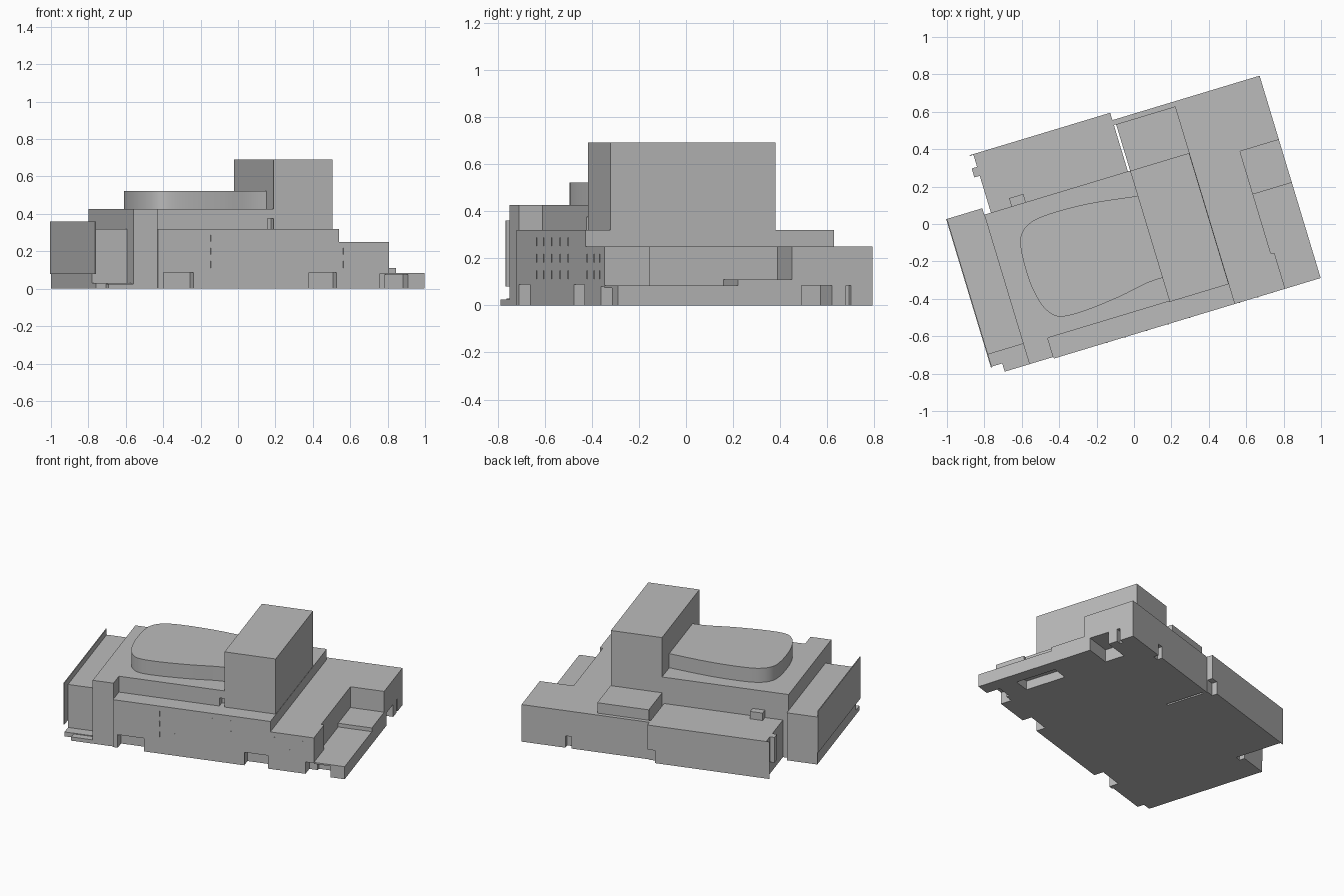
import bpy, bmesh, math
from mathutils import Vector

cube = bpy.data.objects.get("Cube")
if cube:
    bpy.data.objects.remove(cube, do_unlink=True)

YAW = math.radians(16.8)   # the plan is turned on its site

grey = bpy.data.materials.new("concrete_grey")
grey.use_nodes = True
COLOUR = (0.5, 0.5, 0.5, 1)
grey.diffuse_color = COLOUR
grey.node_tree.nodes["Principled BSDF"].inputs["Base Color"].default_value = COLOUR


def prism(name, outline, z0, z1):
    """Extrude a plan outline (building axes) from z0 to z1."""
    bm = bmesh.new()
    base = bm.faces.new([bm.verts.new((a, b, z0)) for a, b in outline])
    top = bmesh.ops.extrude_face_region(bm, geom=[base])["geom"]
    verts = [g for g in top if isinstance(g, bmesh.types.BMVert)]
    bmesh.ops.translate(bm, vec=(0, 0, z1 - z0), verts=verts)
    bmesh.ops.recalc_face_normals(bm, faces=bm.faces)
    mesh = bpy.data.meshes.new(name)
    bm.to_mesh(mesh)
    bm.free()
    mesh.materials.append(grey)
    ob = bpy.data.objects.new(name, mesh)
    ob.rotation_euler.z = YAW
    bpy.context.collection.objects.link(ob)
    return ob


def box(name, a0, a1, b0, b1, z0, z1):
    return prism(name, [(a0, b0), (a1, b0), (a1, b1), (a0, b1)], z0, z1)


def carve(ob, *cuts):
    """Cut box-shaped recesses out of a part."""
    for cut in cuts:
        cutter = box("cutter", *cut)
        cutter.hide_render = True
        mod = ob.modifiers.new("recess", "BOOLEAN")
        mod.operation = "DIFFERENCE"
        mod.solver = "EXACT"
        mod.object = cutter
        bpy.context.view_layer.objects.active = ob
        bpy.ops.object.modifier_apply(modifier=mod.name)
        bpy.data.objects.remove(cutter, do_unlink=True)


# Auditorium block with front pier, and a small doorway beside the tower
auditorium = prism("auditorium", [
    (-.752, -.556), (-.618, -.556), (-.618, -.45), (.0625, -.45),
    (.0625, .279), (-.752, .279)], 0, .427)
carve(auditorium, (.028, .07, -.5, -.40, .32, .375))

# Front gallery with entrance recess
gallery = box("front_gallery", -.618, .0625, -.565, -.45, 0, .32)
carve(gallery, (-.588, -.42, -.6, -.50, -.1, .088))

# Stage block under the tower
stage = box("stage_block", .0625, .394, -.565, .538, 0, .32)
carve(stage, (.226, .38, -.6, -.50, -.1, .088))

# Stage tower
box("stage_tower", .0625, .392, -.454, .278, .32, .692)

# East hall wrapping round the stage, with door recesses
hall = prism("east_hall", [
    (.394, -.565), (.674, -.565), (.674, -.364), (.655, -.364), (.655, .208),
    (.872, .208), (.872, .565), (.05, .565), (.05, .538), (.394, .538)], 0, .25)
carve(hall, (.70, .9, .25, .385, -.1, .085), (.84, .9, .448, .47, -.1, .085),
      (.55, .59, .53, .6, -.1, .08), (.62, .7, -.6, -.49, -.1, .08))

# Low terrace on the east side, in two levels
terrace = box("terrace", .655, .872, -.364, -.032, 0, .085)
carve(terrace, (.68, .79, -.34, -.06, -.1, .06))
front_terrace = box("front_terrace", .674, .872, -.565, -.364, 0, .085)
carve(front_terrace, (.6, .78, -.6, -.47, -.1, .075))
box("upper_terrace", .655, .872, -.032, .208, 0, .11)

# Back wing with service door and small additions
wing = box("back_wing", -.715, .05, .279, .606, 0, .25)
carve(wing, (0, .1, .57, .65, -.1, .085))
box("wing_fin", -.735, -.715, .602, .606, 0, .25)
box("wing_bay", -.745, -.715, .485, .535, .08, .25)
box("roof_vent", -.60, -.52, .279, .325, .25, .30)

# Foyer strip along the west side with its tall screen wall
box("foyer", -.948, -.752, -.442, .315, 0, .32)
box("screen_wall", -.954, -.948, -.514, .315, .08, .36)
box("entrance_step", -.948, -.752, -.51, -.442, 0, .03)
box("lower_step", -.89, -.752, -.556, -.51, 0, .025)

# Curved auditorium roof, abutting the tower
path = [(.02, .15), (-.24, .11), (-.45, .055), (-.557, .005), (-.605, -.065),
        (-.60, -.16), (-.557, -.31), (-.505, -.415), (-.45, -.475),
        (-.385, -.495), (-.265, -.465), (-.08, -.39), (.06, -.32), (.153, -.287)]
pts = [Vector(p) for p in path]
curve = []
for i in range(len(pts) - 1):
    p0, p1, p2, p3 = (pts[max(i - 1, 0)], pts[i], pts[i + 1],
                      pts[min(i + 2, len(pts) - 1)])
    for k in range(4):
        t = k / 4
        curve.append(.5 * (2 * p1 + (p2 - p0) * t
                           + (2 * p0 - 5 * p1 + 4 * p2 - p3) * t * t
                           + (3 * p1 - p0 - 3 * p2 + p3) * t ** 3))
curve.append(pts[-1])
c, s = math.cos(YAW), math.sin(YAW)
outline = [(min(c * p.x + s * p.y, .0625), c * p.y - s * p.x) for p in curve]
roof = prism("curved_roof", outline, .427, .522)
bpy.ops.object.select_all(action="DESELECT")
roof.select_set(True)
bpy.context.view_layer.objects.active = roof
bpy.ops.object.shade_smooth_by_angle(angle=math.radians(35))

# Narrow window slits on the front wall
for col, a in enumerate((-.32, -.22, -.10, .02, .14, .42, .52, .60)):
    for z in (.13, .20, .27)[:3 if a < .394 else 2]:
        box("window_slit", a - .003, a + .003, -.567, -.565, z - .018, z + .018)
